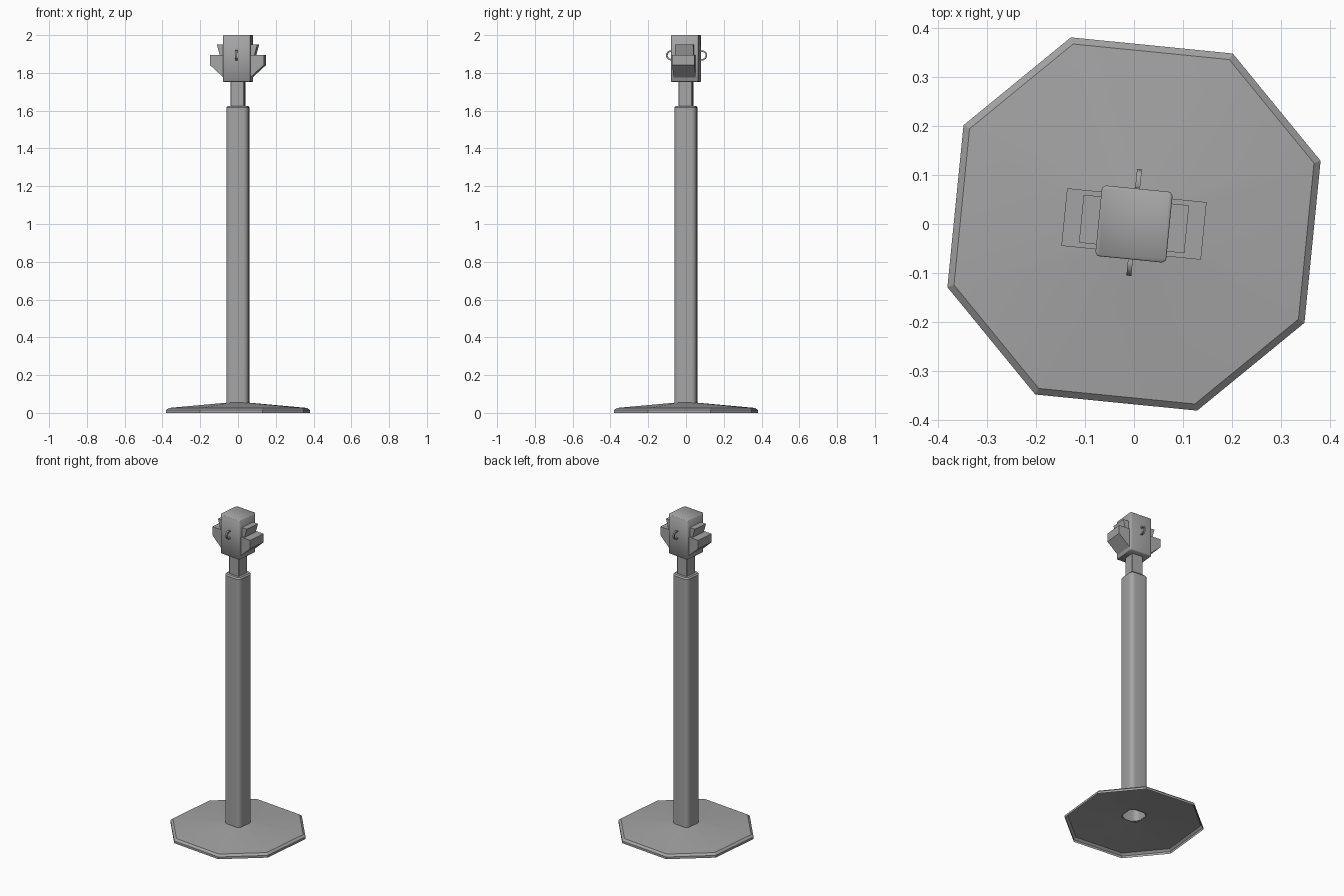
import bpy, bmesh, math
from mathutils import Matrix, Vector

cube = bpy.data.objects.get("Cube")
if cube:
    bpy.data.objects.remove(cube)

TURN = Matrix.Rotation(math.radians(-5.7), 4, "Z")

grey = bpy.data.materials.new("metal grey")
grey.use_nodes = True
colour = (0.37, 0.37, 0.37, 1)
grey.diffuse_color = colour
grey.node_tree.nodes["Principled BSDF"].inputs["Base Color"].default_value = colour


def finish(bm, name, smooth_angle=0):
    """Turn the mesh with the whole stand and make an object of it."""
    bmesh.ops.recalc_face_normals(bm, faces=bm.faces)
    bm.transform(TURN)
    mesh = bpy.data.meshes.new(name)
    bm.to_mesh(mesh)
    bm.free()
    mesh.materials.append(grey)
    obj = bpy.data.objects.new(name, mesh)
    bpy.context.collection.objects.link(obj)
    if smooth_angle:
        bpy.ops.object.select_all(action="DESELECT")
        obj.select_set(True)
        bpy.context.view_layer.objects.active = obj
        bpy.ops.object.shade_smooth_by_angle(angle=math.radians(smooth_angle))


def rounded_square(half, radius, steps):
    """Outline of a square with rounded corners; one step gives cut corners."""
    pts = []
    for q in range(4):
        a0 = q * math.pi / 2
        centre = Matrix.Rotation(a0, 2) @ Vector((half - radius, half - radius))
        for i in range(steps + 1):
            a = a0 + i / steps * math.pi / 2
            pts.append((centre.x + radius * math.cos(a), centre.y + radius * math.sin(a)))
    return pts


def loft(bm, rings, cap_bottom=True, cap_top=True):
    """Join equal outlines, each given as (outline, height)."""
    loops = [[bm.verts.new((x, y, z)) for x, y in pts] for pts, z in rings]
    n = len(loops[0])
    for a, b in zip(loops, loops[1:]):
        for i in range(n):
            j = (i + 1) % n
            bm.faces.new((a[i], a[j], b[j], b[i]))
    if cap_bottom:
        bm.faces.new(loops[0][::-1])
    if cap_top:
        bm.faces.new(loops[-1])


# Shallow eight-sided foot: a thin shell, open below
bm = bmesh.new()
foot = rounded_square(0.366, 0.2, 1)
loft(bm, [(foot, 0), (foot, 0.014), (rounded_square(0.353, 0.193, 1), 0.026),
          (rounded_square(0.058, 0.026, 1), 0.054)], False, False)
finish(bm, "base", 25)

# Hollow post with rounded corners, open below
bm = bmesh.new()
outer = rounded_square(0.059, 0.026, 5)
loft(bm, [(outer, 0.05), (outer, 1.617), (rounded_square(0.052, 0.019, 5), 1.625)], False)
finish(bm, "post", 40)

# Neck
bm = bmesh.new()
neck = rounded_square(0.037, 0.003, 1)
loft(bm, [(neck, 1.61), (neck, 1.76)])
finish(bm, "neck")

# Head with softened edges
bm = bmesh.new()
full, inner = rounded_square(0.0725, 0.009, 3), rounded_square(0.07, 0.0065, 3)
loft(bm, [(inner, 1.753), (full, 1.7555), (full, 1.9975), (inner, 2.0)])
finish(bm, "head", 50)


def side_piece(name, side, half_width, profile):
    """Extrude an x-z profile across the width of one side."""
    bm = bmesh.new()
    ends = [[bm.verts.new((side * x, y, z)) for x, z in profile] for y in (-half_width, half_width)]
    n = len(profile)
    for i in range(n):
        j = (i + 1) % n
        bm.faces.new((ends[0][i], ends[0][j], ends[1][j], ends[1][i]))
    bm.faces.new(ends[0])
    bm.faces.new(ends[1][::-1])
    finish(bm, name)


# Belt sockets on both sides: a wedge tray with a leaning lip above
for side, label in ((1, "left"), (-1, "right")):
    side_piece(label + "_socket", side, 0.059,
               [(0.06, 1.765), (0.143, 1.841), (0.143, 1.894), (0.06, 1.894)])
    side_piece(label + "_lip", side, 0.049,
               [(0.06, 1.89), (0.091, 1.89), (0.108, 1.95), (0.06, 1.95)])

# Half-ring hooks on front and back, square in section
for side, label, centre in ((-1, "front", 0.079), (1, "back", 0.085)):
    bm = bmesh.new()
    rings = []
    for i in range(13):
        a = math.radians(-115 + 230 * i / 12)
        rings.append([bm.verts.new((x, side * (centre + r * math.cos(a)), 1.893 + r * math.sin(a)))
                      for x, r in ((-0.005, 0.019), (0.005, 0.019), (0.005, 0.027), (-0.005, 0.027))])
    for a, b in zip(rings, rings[1:]):
        for k in range(4):
            m = (k + 1) % 4
            bm.faces.new((a[k], a[m], b[m], b[k]))
    bm.faces.new(rings[0])
    bm.faces.new(rings[-1][::-1])
    finish(bm, label + "_hook", 35)
